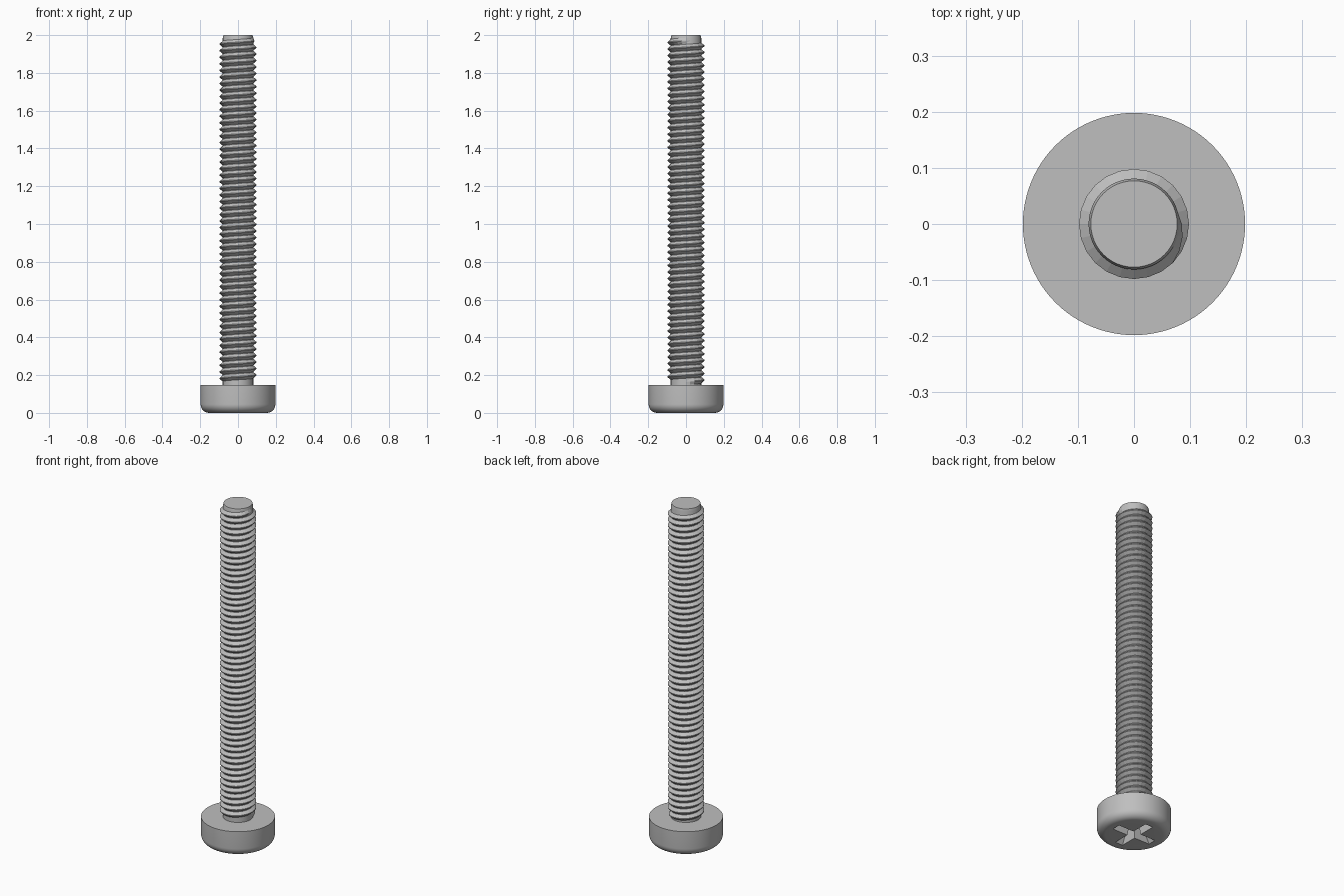
import bpy, bmesh
from math import sin, cos, pi, tau

cube = bpy.data.objects.get("Cube")
if cube:
    bpy.data.objects.remove(cube, do_unlink=True)

steel = bpy.data.materials.new("steel_grey")
steel.use_nodes = True
steel.diffuse_color = (0.52, 0.52, 0.52, 1)
steel.node_tree.nodes["Principled BSDF"].inputs["Base Color"].default_value = (0.52, 0.52, 0.52, 1)


def make_object(name, bm):
    bmesh.ops.recalc_face_normals(bm, faces=bm.faces)
    mesh = bpy.data.meshes.new(name)
    bm.to_mesh(mesh)
    bm.free()
    mesh.materials.append(steel)
    obj = bpy.data.objects.new(name, mesh)
    bpy.context.collection.objects.link(obj)
    return obj


def activate(obj):
    bpy.ops.object.select_all(action='DESELECT')
    obj.select_set(True)
    bpy.context.view_layer.objects.active = obj


def lathe(name, profile, sides):
    """Closed solid of revolution from (radius, height) pairs."""
    bm = bmesh.new()
    rings = [[bm.verts.new((r * cos(tau * i / sides), r * sin(tau * i / sides), z))
              for i in range(sides)] for r, z in profile]
    for a, b in zip(rings, rings[1:]):
        for i in range(sides):
            j = (i + 1) % sides
            bm.faces.new((a[i], a[j], b[j], b[i]))
    bm.faces.new(rings[0])
    bm.faces.new(rings[-1])
    return make_object(name, bm)


# Head: flat disc with a rounded lower rim
HEAD_R, HEAD_H, ROUND = 0.198, 0.148, 0.046
steps = 8
rim = [(HEAD_R - ROUND * (1 - sin(a)), ROUND * (1 - cos(a)))
       for a in (pi / 2 * i / steps for i in range(steps + 1))]
head = lathe("head", rim + [(HEAD_R, HEAD_H)], 96)

# Cross recess: tapered cutter sunk into the underside of the head
bm = bmesh.new()
L, W = 0.125, 0.025
quarter = [(L, -W), (L, W), (W, W)]
outline = []
for k in range(4):
    c, s = round(cos(k * pi / 2)), round(sin(k * pi / 2))
    outline += [(x * c - y * s, x * s + y * c) for x, y in quarter]
layers = [[bm.verts.new((x * f, y * f, z)) for x, y in outline]
          for f, z in ((1.05, -0.01), (0.6, 0.08))]
for i in range(len(outline)):
    j = (i + 1) % len(outline)
    bm.faces.new((layers[0][i], layers[0][j], layers[1][j], layers[1][i]))
for layer in layers:
    bm.faces.new(layer)
cutter = make_object("recess_cutter", bm)
cutter.hide_render = True

activate(head)
cut = head.modifiers.new("cross_recess", 'BOOLEAN')
cut.object = cutter
cut.operation = 'DIFFERENCE'
cut.solver = 'EXACT'
bpy.ops.object.modifier_apply(modifier=cut.name)
bpy.data.objects.remove(cutter, do_unlink=True)
bpy.ops.object.shade_smooth_by_angle(angle=pi / 6)

# Shank core with a chamfered tip
CORE_R = 0.081
core = lathe("shank_core", [(CORE_R, HEAD_H - 0.01), (CORE_R, 1.985), (0.077, 2.0)], 48)
activate(core)
bpy.ops.object.shade_smooth_by_angle(angle=pi / 6)

# Thread: right-handed helical ridge, fading into the core at both ends
PITCH, CREST_R, SIDES = 0.0347, 0.098, 24
start, end = HEAD_H + PITCH / 2, 1.988 - PITCH / 2
total = round((end - start) / PITCH * SIDES)
bm = bmesh.new()
previous = None
for i in range(total + 1):
    angle = tau * i / SIDES
    z = start + PITCH * i / SIDES
    fade = min(1, i / 4, (total - i) / 4)
    crest = CORE_R + (CREST_R - CORE_R) * fade
    section = [(CORE_R, -0.48), (crest, -0.06), (crest, 0.06), (CORE_R, 0.48)]
    row = [bm.verts.new((r * cos(angle), r * sin(angle), z + h * PITCH)) for r, h in section]
    if previous:
        for k in range(4):
            m = (k + 1) % 4
            bm.faces.new((previous[k], row[k], row[m], previous[m]))
    else:
        bm.faces.new(row)
    previous = row
bm.faces.new(previous)
make_object("thread", bm)
